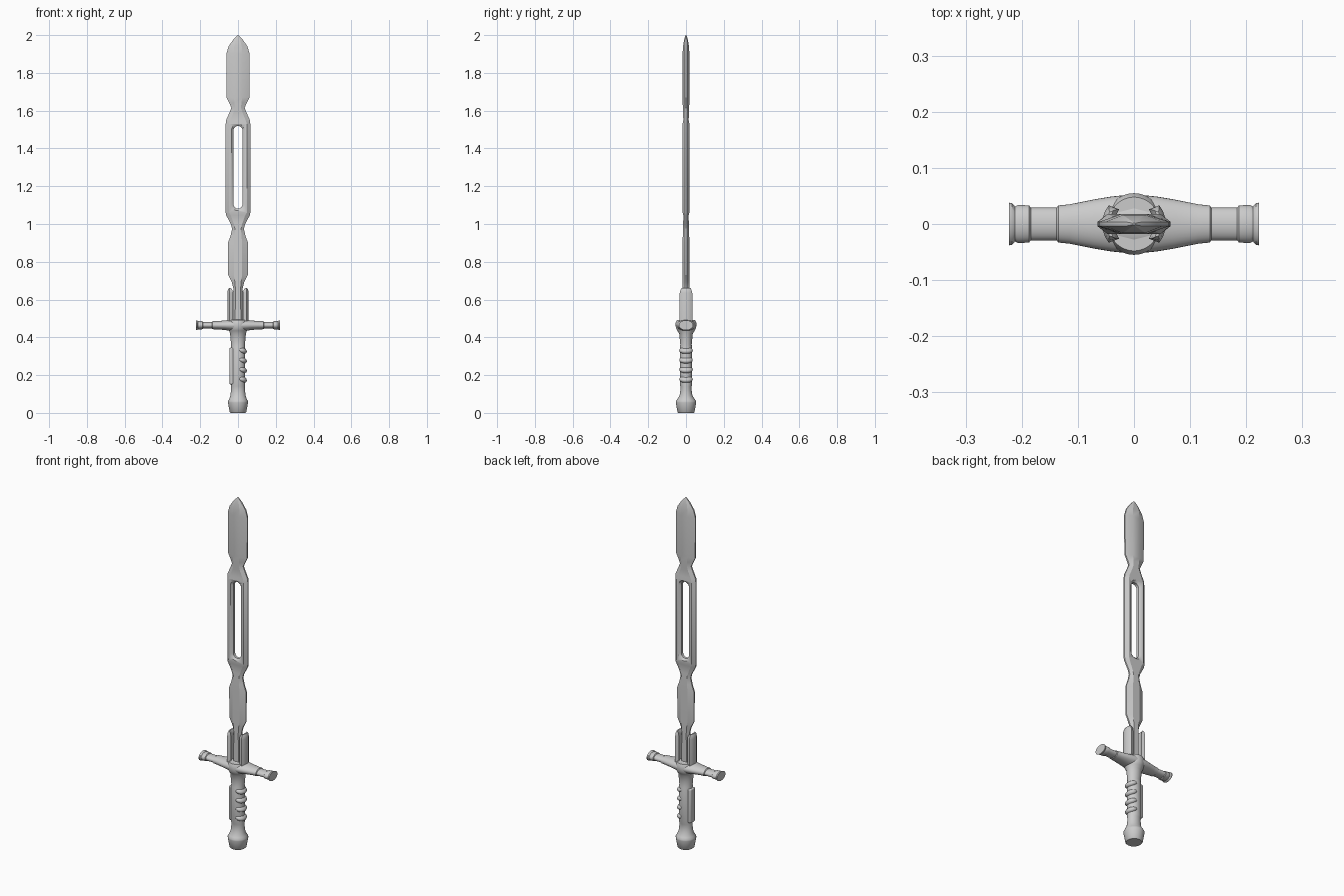
import bpy, bmesh, math
from mathutils import Vector

if "Cube" in bpy.data.objects:
    bpy.data.objects.remove(bpy.data.objects["Cube"])


def finish(name, bm, angle=35):
    bmesh.ops.recalc_face_normals(bm, faces=bm.faces)
    me = bpy.data.meshes.new(name)
    bm.to_mesh(me)
    bm.free()
    ob = bpy.data.objects.new(name, me)
    bpy.context.collection.objects.link(ob)
    bpy.ops.object.select_all(action='DESELECT')
    bpy.context.view_layer.objects.active = ob
    ob.select_set(True)
    bpy.ops.object.shade_smooth_by_angle(angle=math.radians(angle))
    return ob


def loft(name, rings, angle=35):
    """Skin a stack of equal-length rings and cap both ends."""
    bm = bmesh.new()
    vs = [[bm.verts.new(p) for p in ring] for ring in rings]
    n = len(vs[0])
    for a, b in zip(vs, vs[1:]):
        for i in range(n):
            j = (i + 1) % n
            bm.faces.new((a[i], a[j], b[j], b[i]))
    bm.faces.new(vs[0])
    bm.faces.new(vs[-1])
    return finish(name, bm, angle)


def circle(n=32):
    return [(math.cos(2 * math.pi * i / n), math.sin(2 * math.pi * i / n)) for i in range(n)]


# Blade: z, half width, flat half width, half thickness
BLADE = [(0.46, .027, .015, .018), (0.66, .025, .014, .018), (0.69, .032, .016, .018),
         (0.73, .052, .022, .018), (0.90, .053, .022, .018), (0.94, .039, .018, .017),
         (0.975, .031, .016, .016), (1.00, .038, .022, .015), (1.045, .062, .038, .014),
         (1.06, .065, .047, .018), (1.53, .065, .047, .018), (1.55, .063, .040, .014),
         (1.59, .045, .024, .016), (1.615, .035, .016, .016), (1.64, .046, .018, .018),
         (1.67, .061, .022, .018), (1.90, .062, .022, .018), (1.94, .050, .020, .016),
         (1.975, .026, .011, .010), (1.992, .010, .004, .005), (2.0, .002, .001, .002)]


def blade_ring(z, w, r, t):
    e = min(.004, t * .6)
    return [(w, -e, z), (w, e, z), (r, t, z), (-r, t, z),
            (-w, e, z), (-w, -e, z), (-r, -t, z), (r, -t, z)]


blade = loft("blade", [blade_ring(*row) for row in BLADE], 20)


# Slot with sloped rims through the middle of the blade
def slot_ring(y, r):
    pts = []
    for i in range(26):
        up = i < 13
        a = math.pi * (i if up else i - 1) / 12
        pts.append((r * math.cos(a), y, (1.495 if up else 1.105) + r * math.sin(a)))
    return pts


cutter = loft("slot_cutter", [slot_ring(-.03, .048), slot_ring(-.008, .024),
                              slot_ring(.008, .024), slot_ring(.03, .048)])
cutter.hide_render = True
cutter.hide_set(True)
cut = blade.modifiers.new("slot", 'BOOLEAN')
cut.operation = 'DIFFERENCE'
cut.solver = 'EXACT'
cut.object = cutter

# Grip and pommel: z, x radius, y radius
GRIP = [(0, .040, .041), (.004, .044, .045), (.055, .053, .054), (.062, .053, .054),
        (.072, .047, .047), (.092, .040, .034), (.12, .037, .030), (.14, .037, .030),
        (.15, .037, .033), (.35, .037, .033), (.36, .037, .030), (.39, .039, .033),
        (.42, .042, .036), (.435, .047, .046), (.45, .052, .054), (.478, .052, .055),
        (.492, .046, .048)]
loft("grip_and_pommel", [[(c * a, s * b, z) for c, s in circle()] for z, a, b in GRIP])

# Crossguard, mirrored half profile: x, y radius, z radius
HALF = [(.04, .049, .030), (.07, .044, .025), (.11, .036, .022), (.115, .035, .022),
        (.135, .033, .021), (.138, .029, .017), (.184, .029, .017), (.187, .033, .021),
        (.207, .034, .022), (.212, .031, .021), (.217, .037, .025), (.223, .038, .026)]
profile = [(-x, a, b) for x, a, b in reversed(HALF)] + [(0, .053, .033)] + HALF
loft("crossguard", [[(x, a * c, .464 + b * s) for c, s in circle()] for x, a, b in profile])


# Curved prongs clasping the base of the blade
def prong_ring(side, z, shrink, trim):
    out, inn = .057 - shrink, .034 + shrink
    arc = [math.radians(a) * (1 - trim) for a in (-38, -25, -9, 9, 25, 38)]
    outer = [(side * out * math.cos(a), out * .95 * math.sin(a), z) for a in arc]
    inner = [(side * inn * math.cos(a), inn * 1.25 * math.sin(a), z) for a in reversed(arc)]
    return outer + inner


for side, label in ((-1, "left"), (1, "right")):
    loft(label + "_prong", [prong_ring(side, z, s, t) for z, s, t in
                            ((.47, 0, 0), (.635, 0, 0), (.652, .003, .1), (.660, .008, .3))])

# Finger ridges on the front edge of the grip
for i in range(4):
    bm = bmesh.new()
    bmesh.ops.create_uvsphere(bm, u_segments=24, v_segments=12, radius=1)
    bmesh.ops.scale(bm, vec=Vector((.029, .036, .018)), verts=bm.verts)
    ridge = finish("finger_ridge_%d" % (i + 1), bm)
    ridge.location = (.019, 0, .178 + i * .051)
    ridge.rotation_euler.y = math.radians(20)

# Raised strip along the back of the grip
bm = bmesh.new()
bmesh.ops.create_cube(bm, size=1)
bmesh.ops.scale(bm, vec=Vector((.026, .044, .195)), verts=bm.verts)
bmesh.ops.translate(bm, vec=Vector((-.032, 0, .248)), verts=bm.verts)
strip = finish("back_strip", bm)
bev = strip.modifiers.new("bevel", 'BEVEL')
bev.width = .007
bev.segments = 3
